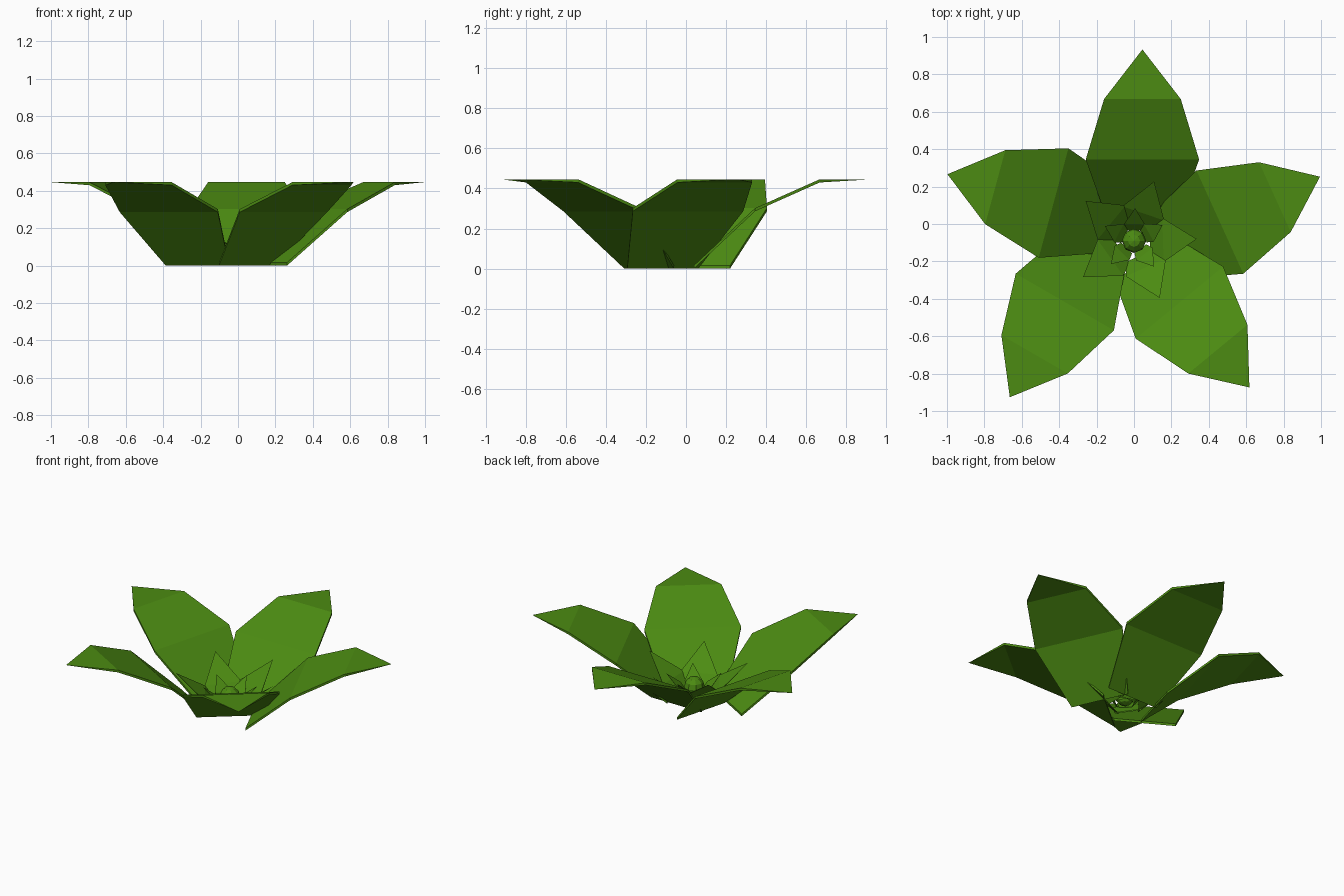
import bpy, bmesh
from math import radians
from mathutils import Matrix, Vector

cube = bpy.data.objects.get("Cube")
if cube:
    bpy.data.objects.remove(cube, do_unlink=True)

# Single leaf green
green = bpy.data.materials.new("leaf_green")
color = (0.072, 0.26, 0.006, 1)
green.diffuse_color = color
green.use_nodes = True
bsdf = next(n for n in green.node_tree.nodes if n.type == 'BSDF_PRINCIPLED')
bsdf.inputs["Base Color"].default_value = color
bsdf.inputs["Roughness"].default_value = 0.8


def finish(bm, name):
    bmesh.ops.recalc_face_normals(bm, faces=bm.faces)
    mesh = bpy.data.meshes.new(name)
    bm.to_mesh(mesh)
    bm.free()
    mesh.materials.append(green)
    obj = bpy.data.objects.new(name, mesh)
    bpy.context.collection.objects.link(obj)


def leaf(name, origin, angle, sections, tip, thick):
    """Folded slab along +x from (distance, height, half width) sections to a pointed tip."""
    bm = bmesh.new()
    place = Matrix.Translation(Vector((*origin, 0))) @ Matrix.Rotation(radians(angle), 4, 'Z')
    rings = []
    for d, z, w in sections:
        corners = ((-w, z), (w, z), (w, z - thick), (-w, z - thick))
        rings.append([bm.verts.new(place @ Vector((d, y, h))) for y, h in corners])
    point = bm.verts.new(place @ Vector((tip[0], 0, tip[1])))
    bm.faces.new(rings[0])
    for a, b in zip(rings, rings[1:]):
        for i in range(4):
            j = (i + 1) % 4
            bm.faces.new((a[i], a[j], b[j], b[i]))
    for i in range(4):
        bm.faces.new((rings[-1][i], rings[-1][(i + 1) % 4], point))
    finish(bm, name)


# Large outer leaves: middle of the widest fold, and heading
outer = [((0.045, 0.345), 90), ((-0.43, 0.112), 164.8), ((-0.37, -0.417), 240),
         ((0.243, -0.42), -50.5), ((0.459, 0.01), 24.4)]
outer_shape = [(-0.305, 0.016, 0.195), (0, 0.302, 0.303), (0.323, 0.446, 0.205)]
for i, (origin, angle) in enumerate(outer):
    leaf(f"outer_leaf_{i + 1}", origin, angle, outer_shape, (0.588, 0.446), 0.016)

# Middle and inner rings of pointed leaves
center = (0, -0.09)
middle_shape = [(0.085, 0.03, 0.085), (0.155, 0.11, 0.118)]
for i, angle in enumerate((71.3, 140.5, 215.5, -65.8, 1.7)):
    leaf(f"middle_leaf_{i + 1}", center, angle, middle_shape, (0.335, 0.25), 0.008)

inner_shape = [(0.055, 0.04, 0.04), (0.09, 0.09, 0.055)]
for i, angle in enumerate((88, 153, 225, -52, 29)):
    leaf(f"inner_leaf_{i + 1}", center, angle, inner_shape, (0.175, 0.17), 0.005)

# Round faceted bud in the heart
bm = bmesh.new()
bmesh.ops.create_uvsphere(bm, u_segments=8, v_segments=6, radius=0.065,
                          matrix=Matrix.Translation((*center, 0.09)))
finish(bm, "center_bud")
